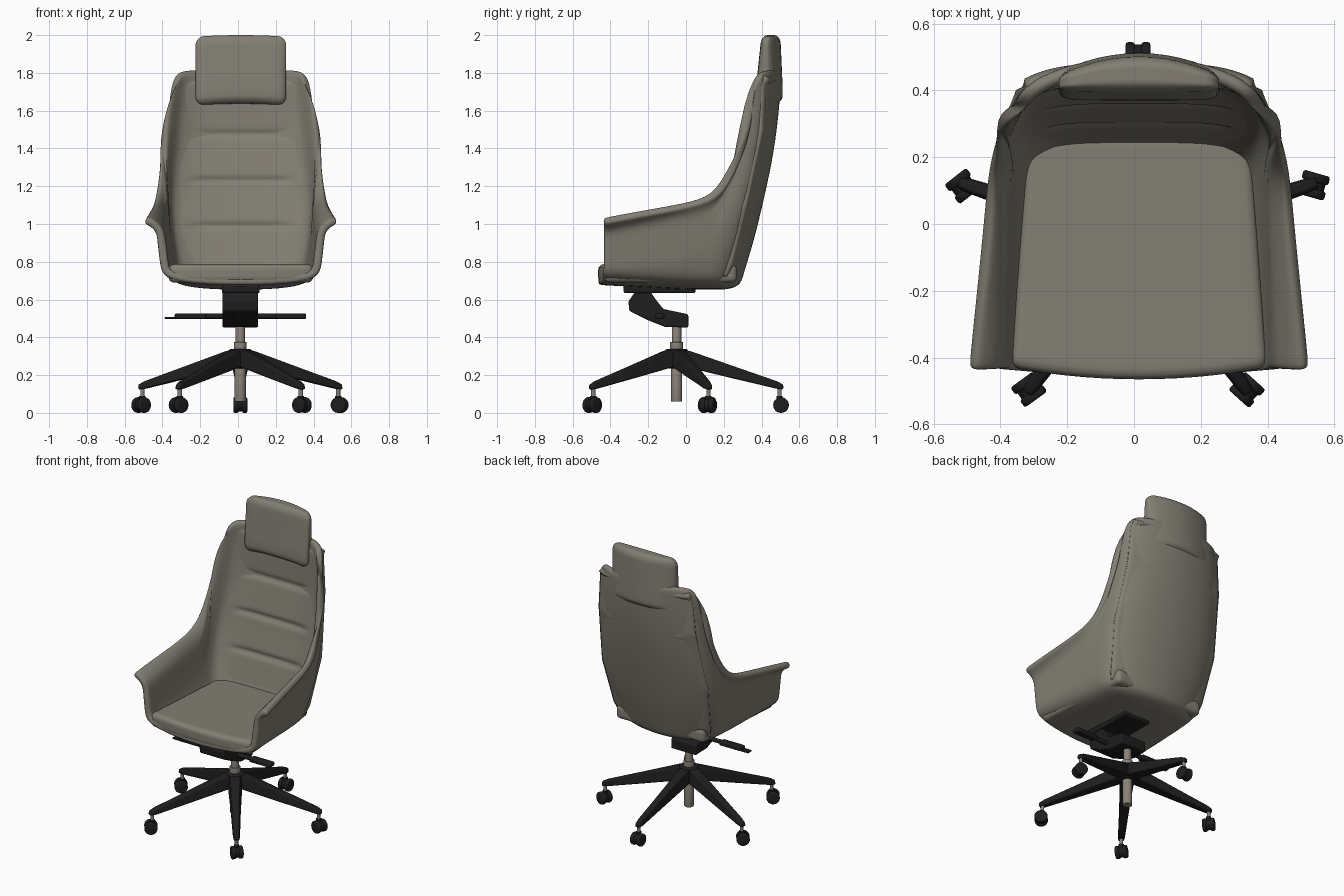
import bpy, bmesh, math
from mathutils import Vector, Matrix

if "Cube" in bpy.data.objects:
    bpy.data.objects.remove(bpy.data.objects["Cube"])

CX = 0.015           # the body sits slightly right of x = 0
HUB = Vector((0.012, -0.05, 0))


def material(name, rgb):
    m = bpy.data.materials.new(name)
    m.diffuse_color = (*rgb, 1)
    m.use_nodes = True
    m.node_tree.nodes["Principled BSDF"].inputs["Base Color"].default_value = m.diffuse_color
    return m


LEATHER = material("taupe leather", (0.225, 0.21, 0.172))
BLACK = material("black plastic", (0.013, 0.013, 0.014))
METAL = material("warm grey metal", (0.25, 0.225, 0.19))


def finish(bm, name, mat, soft=False):
    bmesh.ops.recalc_face_normals(bm, faces=bm.faces) if not soft else None
    me = bpy.data.meshes.new(name)
    bm.to_mesh(me)
    bm.free()
    ob = bpy.data.objects.new(name, me)
    bpy.context.collection.objects.link(ob)
    me.materials.append(mat)
    for p in me.polygons:
        p.use_smooth = True
    if not soft:
        bpy.ops.object.select_all(action='DESELECT')
        ob.select_set(True)
        bpy.context.view_layer.objects.active = ob
        bpy.ops.object.shade_smooth_by_angle(angle=math.radians(40))
    return ob


def table(tab, v):
    """Piecewise linear lookup."""
    if v <= tab[0][0]:
        return tab[0][1]
    for (a, p), (b, q) in zip(tab, tab[1:]):
        if v <= b:
            return p + (q - p) * (v - a) / (b - a)
    return tab[-1][1]


def grid_mesh(cols):
    bm = bmesh.new()
    vs = [[bm.verts.new(p) for p in c] for c in cols]
    for a, b in zip(vs, vs[1:]):
        for j in range(len(a) - 1):
            bm.faces.new((a[j], a[j + 1], b[j + 1], b[j]))
    bmesh.ops.remove_doubles(bm, verts=bm.verts, dist=1e-4)
    return bm


def box(name, lo, hi, mat, bevel=0.01, seg=3, deform=None, cuts=0):
    lo, hi = Vector(lo), Vector(hi)
    bm = bmesh.new()
    bmesh.ops.create_cube(bm, size=1)
    for v in bm.verts:
        v.co = (lo + hi) / 2 + Vector(a * b for a, b in zip(v.co, hi - lo))
    bmesh.ops.bevel(bm, geom=bm.edges[:], offset=bevel, segments=seg, profile=0.5, affect='EDGES')
    for axis in range(3 if cuts else 0):
        for i in range(1, cuts):
            n = Vector((0, 0, 0))
            n[axis] = 1
            bmesh.ops.bisect_plane(bm, geom=bm.verts[:] + bm.edges[:] + bm.faces[:],
                                   plane_co=lo.lerp(hi, i / cuts), plane_no=n, dist=1e-4)
    if deform:
        for v in bm.verts:
            v.co = deform(v.co.copy())
    return finish(bm, name, mat)


def cylinder(name, a, b, r, mat, bevel=0.0, seg=28):
    a, b = Vector(a), Vector(b)
    bm = bmesh.new()
    bmesh.ops.create_cone(bm, cap_ends=True, segments=seg, radius1=r, radius2=r, depth=(b - a).length)
    if bevel:
        rims = [e for e in bm.edges if abs(e.verts[0].co.z - e.verts[1].co.z) < 1e-5]
        bmesh.ops.bevel(bm, geom=rims, offset=bevel, segments=3, profile=0.5, affect='EDGES')
    rot = (b - a).to_track_quat('Z', 'Y').to_matrix().to_4x4()
    bm.transform(Matrix.Translation((a + b) / 2) @ rot)
    return finish(bm, name, mat)


# ---- shell: half bucket lofted from columns, mirrored and thickened ----
BACK_Y = [(0.64, 0.2), (0.70, 0.29), (0.80, 0.335), (1.15, 0.42), (1.5, 0.495), (1.81, 0.505)]
W_BACK = [(0.72, 0.365), (0.8, 0.39), (1.1, 0.43), (1.45, 0.395), (1.81, 0.365)]
W_FRONT = [(0.7, 0.405), (0.78, 0.427), (0.95, 0.447)]
FLARE = [(-0.42, 0.068), (0.2, 0.022), (0.36, 0.0)]
BACK_COLS = [(0, 0, 1.815), (0.3, 0.008, 1.815), (0.6, 0.03, 1.815), (0.84, 0.068, 1.815), (0.96, 0.105, 1.80)]
SIDE_COLS = [(0.36, 1.74, 0.15), (0.355, 1.5, 0.07), (0.27, 1.29, 0.0), (0.18, 1.13, -0.07),
             (0, 1.085, -0.15), (-0.2, 1.045, -0.28), (-0.40, 1.005, -0.41), (-0.432, 0.998, -0.437)]
ROWS = [0, 0.15, 0.35, 0.6, 0.84, 0.95, 1]
Z0 = 0.74


def width(y, z):
    f = min(1, max(0, (0.25 - y) / 0.6)) if z < 1.15 else 0
    return table(W_BACK, z) * (1 - f) + table(W_FRONT, z) * f


def column(wall, centre_y):
    """Prepend the curved underside to a wall column."""
    c, p = Vector((0, centre_y, 0)), wall[0]
    pts = []
    for s, z in ((0, 0.65), (0.55, 0.657), (0.9, 0.68)):
        q = c.lerp(p, s)
        q.z = z + 0.025 * max(0, -q.y / 0.46)
        pts.append(q)
    return pts + wall


cols = []
for fx, dy, rim in BACK_COLS:
    zs = [Z0 + f * (rim - Z0) for f in ROWS]
    cols.append(column([Vector((fx * table(W_BACK, z), table(BACK_Y, z) - dy, z)) for z in zs], 0.16))
for yr, rim, yb in SIDE_COLS:
    wall = []
    for f in ROWS:
        y, z = yb + f * (yr - yb), Z0 + f * (rim - Z0)
        out = table(FLARE, yr) * (1 if f == 1 else 0.55 if f == 0.95 else 0)
        wall.append(Vector((width(y, z) + out, y, z)))
    cols.append(column(wall, yb - (0.035 if yb < -0.4 else 0.0)))
shell = finish(grid_mesh(cols), "seat_shell", LEATHER, soft=True)
shell.location.x = CX
m = shell.modifiers.new("mirror", 'MIRROR')
m.merge_threshold = 0.002
m = shell.modifiers.new("thickness", 'SOLIDIFY')
m.thickness, m.offset = 0.045, -1
m = shell.modifiers.new("smooth", 'SUBSURF')
m.levels = m.render_levels = 2

# ---- back cushion with three stitched grooves ----
cols = []
for i in range(33):
    fx = -1 + i / 16
    col = []
    for j in range(101):
        z = 0.74 + 1.05 * j / 100
        x = fx * 0.9 * table(W_BACK, z)
        y = table(BACK_Y, z) - 0.085 - 0.045 * fx ** 4
        fade = max(0, 1 - (abs(x) / 0.29) ** 6)
        for g in (0.99, 1.23, 1.475):
            y += 0.014 * fade * math.exp(-((z - g) / 0.018) ** 2)
        y += 0.035 * max(0, (z - 1.73) / 0.06) ** 2
        col.append(Vector((x + CX, y, z)))
    cols.append(col)
pad = finish(grid_mesh(cols), "back_cushion", LEATHER, soft=True)
for p in pad.data.polygons[:1]:
    facing = p.normal.y
m = pad.modifiers.new("thickness", 'SOLIDIFY')
m.thickness, m.offset = 0.04, (-1 if facing < 0 else 1)


# ---- seat cushion: tapers to the back, bowed at the front ----
def seat_shape(p):
    t = (p.y + 0.43) / 0.68
    if p.y < -0.3:
        p.y -= 0.035 * (1 - (p.x / 0.38) ** 2)
    p.x = p.x * (1 - 0.13 * t) + CX
    return p


box("seat_cushion", (-0.385, -0.43, 0.69), (0.385, 0.27, 0.787), LEATHER, 0.03, 4, seat_shape, 14)


# ---- headrest wrapping the top of the back ----
def head_shape(p):
    k = (p.x / 0.24) ** 2
    t = (p.y - 0.375) / 0.135
    p.y += -0.055 * k * t + (0.028 * (1 - t) - 0.012 * t) * max(0, (p.z - 1.72) / 0.28)
    p.z -= 0.008 * k
    p.x += CX
    return p


box("headrest", (-0.24, 0.37, 1.637), (0.24, 0.512, 2.0), LEATHER, 0.045, 5, head_shape, 12)

# ---- tilt mechanism ----
box("mount_plate", (-0.085, -0.33, 0.635), (0.115, 0.05, 0.675), BLACK, 0.008)
PROFILE = [(-0.30, 0.54), (-0.305, 0.59), (-0.27, 0.64), (-0.19, 0.645), (-0.16, 0.60), (-0.12, 0.55),
           (0.012, 0.522), (0.012, 0.452), (-0.11, 0.455), (-0.2, 0.49)]
bm = bmesh.new()
face = bm.faces.new([bm.verts.new((-0.083, y, z)) for y, z in PROFILE])
ext = bmesh.ops.extrude_face_region(bm, geom=[face])
bmesh.ops.translate(bm, verts=[v for v in ext["geom"] if isinstance(v, bmesh.types.BMVert)], vec=(0.19, 0, 0))
ob = finish(bm, "tilt_mechanism", BLACK)
m = ob.modifiers.new("bevel", 'BEVEL')
m.width, m.segments = 0.008, 2

# ---- control levers ----
cylinder("lever_shaft", (-0.2, -0.14, 0.512), (0.23, -0.14, 0.512), 0.014, BLACK)
box("left_lever", (-0.335, -0.165, 0.497), (-0.17, -0.115, 0.526), BLACK, 0.008)
box("right_lever", (0.2, -0.165, 0.497), (0.36, -0.115, 0.526), BLACK, 0.008)
box("left_lever_tip", (-0.388, -0.16, 0.497), (-0.33, -0.12, 0.508), BLACK, 0.004)

# ---- gas column ----
for name, z0, z1, r in (("column_rod", 0.2, 0.47, 0.025), ("column_collar", 0.33, 0.375, 0.034),
                        ("column_tube", 0.06, 0.25, 0.03)):
    cylinder(name, HUB + Vector((0, 0, z0)), HUB + Vector((0, 0, z1)), r, METAL, 0.003)

# ---- five-star base with casters ----
cylinder("base_hub", HUB + Vector((0, 0, 0.235)), HUB + Vector((0, 0, 0.338)), 0.06, BLACK, 0.01)
LEG = [(0.02, 0.045, 0.245, 0.336), (0.07, 0.044, 0.238, 0.328), (0.3, 0.032, 0.182, 0.248),
       (0.53, 0.023, 0.128, 0.168), (0.565, 0.018, 0.124, 0.150)]
HEADING = [90, 218, 216, 318, 344]
for i in range(5):
    turn = Matrix.Translation(HUB) @ Matrix.Rotation(math.radians(90 + 72 * i), 4, 'Z')
    bm = bmesh.new()
    rings = [[bm.verts.new(turn @ Vector((r, s * w, z)))
              for s, w, z in ((-1, w, lo), (1, w, lo), (1, w * 0.7, hi), (-1, w * 0.7, hi))]
             for r, w, lo, hi in LEG]
    for a, b in zip(rings, rings[1:]):
        for k in range(4):
            bm.faces.new((a[k], a[(k + 1) % 4], b[(k + 1) % 4], b[k]))
    bm.faces.new(rings[0])
    bm.faces.new(rings[-1])
    leg = finish(bm, f"base_leg_{i + 1}", BLACK)
    m = leg.modifiers.new("bevel", 'BEVEL')
    m.width, m.segments = 0.007, 2
    # caster: stem, axle housing and twin wheels
    c = turn @ Vector((0.545, 0, 0))
    h = math.radians(HEADING[i])
    fwd, side = Vector((math.cos(h), math.sin(h), 0)), Vector((-math.sin(h), math.cos(h), 0))
    cylinder(f"caster_stem_{i + 1}", c + Vector((0, 0, 0.075)), c + Vector((0, 0, 0.14)), 0.011, METAL)
    w = c + fwd * 0.008 + Vector((0, 0, 0.0415))
    cylinder(f"caster_housing_{i + 1}", w - side * 0.012, w + side * 0.012, 0.034, BLACK)
    cylinder(f"caster_neck_{i + 1}", c + Vector((0, 0, 0.05)), c + Vector((0, 0, 0.09)), 0.017, BLACK)
    for n, s in (("a", -1), ("b", 1)):
        cylinder(f"caster_wheel_{i + 1}{n}", w + side * s * 0.01, w + side * s * 0.037, 0.0415, BLACK, 0.008)
